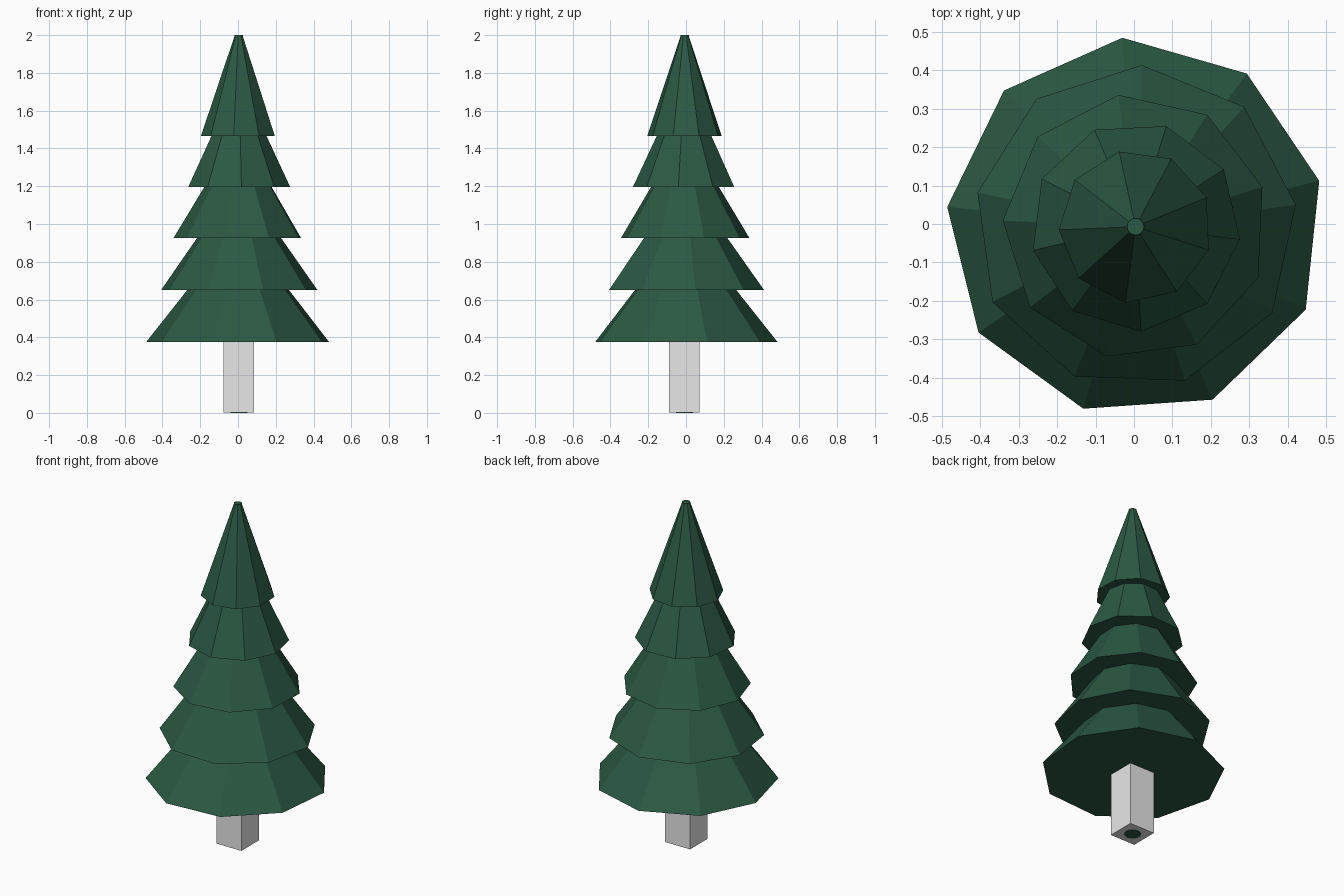
import bpy
import math

cube = bpy.data.objects.get("Cube")
if cube:
    bpy.data.objects.remove(cube, do_unlink=True)

CX, CY = 0.004, -0.007


def make_material(name, rgb):
    mat = bpy.data.materials.new(name)
    mat.use_nodes = True
    mat.diffuse_color = (*rgb, 1)
    mat.node_tree.nodes["Principled BSDF"].inputs["Base Color"].default_value = (*rgb, 1)
    return mat


def make_cone(name, sides, r_low, r_high, z_low, z_high, angle, mat):
    """Flat-shaded frustum with one corner at the given angle from +x."""
    bpy.ops.mesh.primitive_cone_add(
        vertices=sides, radius1=r_low, radius2=r_high, depth=z_high - z_low,
        location=(CX, CY, (z_low + z_high) / 2),
        rotation=(0, 0, math.radians(angle - 90)))
    obj = bpy.context.object
    obj.name = name
    obj.data.materials.append(mat)
    return obj


green = make_material("needle green", (0.024, 0.100, 0.056))
grey = make_material("trunk grey", (0.8, 0.8, 0.8))

# Square trunk
bpy.ops.mesh.primitive_cube_add(size=1, location=(CX, CY - 0.002, 0.2))
trunk = bpy.context.object
trunk.name = "trunk"
trunk.scale = (0.163, 0.163, 0.394)
trunk.data.materials.append(grey)

# Slim tapering core, showing at the foot and the tip
make_cone("core", 16, 0.045, 0.022, 0, 2.0, 0, green)

# Five nine-sided branch tiers: base height, base radius, top radius, corner angle
tiers = [
    (0.375, 0.493, 0.070, 14),
    (0.650, 0.421, 0.045, 7.8),
    (0.925, 0.346, 0.025, 17.4),
    (1.197, 0.274, 0.025, 33),
    (1.467, 0.200, 0.021, 22.3),
]
for i, (z, r_low, r_high, angle) in enumerate(tiers, 1):
    make_cone(f"branch_tier_{i}", 9, r_low, r_high, z, z + 0.532, angle, green)
